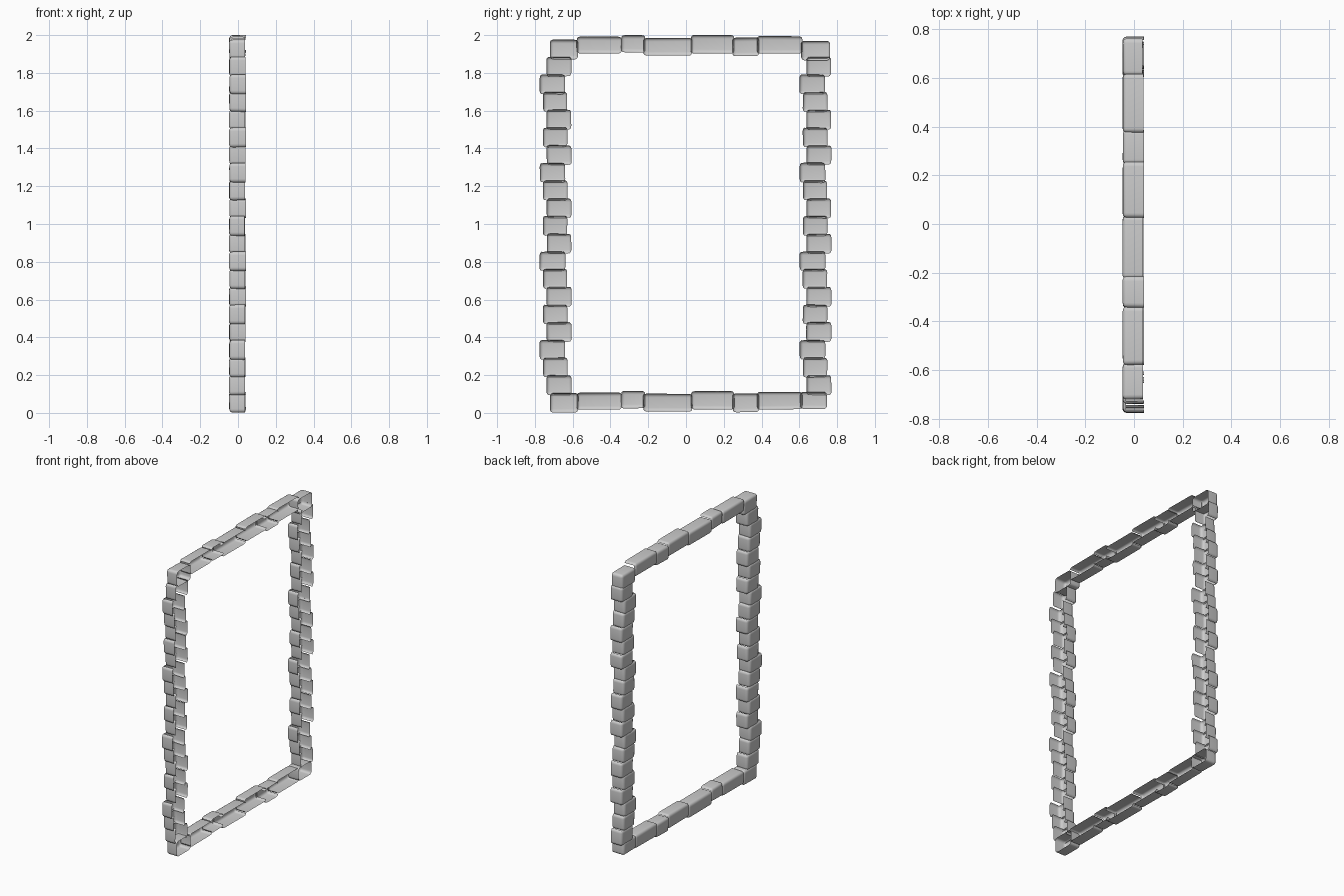
import bpy, bmesh, random
from mathutils import Vector

if "Cube" in bpy.data.objects:
    bpy.data.objects.remove(bpy.data.objects["Cube"])

random.seed(4)
WOBBLE = 0.002


def stone(name, y0, y1, z0, z1, open_axis=None):
    """One softly worn hollow block: closed at the back (-x), open on +x.
    Walls facing along open_axis are trimmed so neighbours form one channel."""
    x0, rim = -0.046, 0.038 + random.uniform(-0.004, 0.004)
    bm = bmesh.new()
    bmesh.ops.create_cube(bm, size=1)
    for v in bm.verts:
        v.co = Vector((x0 if v.co.x < 0 else rim + 0.05,
                       y0 if v.co.y < 0 else y1,
                       z0 if v.co.z < 0 else z1))
        v.co += Vector([random.uniform(-WOBBLE, WOBBLE) for _ in range(3)])
    bmesh.ops.bevel(bm, geom=bm.edges[:], offset=0.02, segments=4,
                    profile=0.55, affect='EDGES')
    # cut the open rim
    bmesh.ops.bisect_plane(bm, geom=bm.verts[:] + bm.edges[:] + bm.faces[:],
                           plane_co=(rim, 0, 0), plane_no=(1, 0, 0), clear_outer=True)
    # drop the hidden end walls between neighbours
    bm.normal_update()
    if open_axis is not None:
        ends = [f for f in bm.faces if abs(f.normal[open_axis]) > 0.97]
        bmesh.ops.delete(bm, geom=ends, context='FACES')
    me = bpy.data.meshes.new(name)
    bm.to_mesh(me)
    bm.free()
    for p in me.polygons:
        p.use_smooth = True
    ob = bpy.data.objects.new(name, me)
    bpy.context.collection.objects.link(ob)


# Side columns: stones step in and out, the pattern repeats every five
spans = {'a': (-0.738, -0.607), 'b': (-0.757, -0.628), 'c': (-0.775, -0.640)}
order = "abc" + "ababc" * 3 + "a"
z_start, z_end = 0.10, 1.88
step = (z_end - z_start) / len(order)
for side, shift in (("left", 0.0), ("right", 1.376)):
    for i, key in enumerate(order):
        y0, y1 = spans[key]
        z0 = z_start + i * step
        stone(f"{side}_column_stone_{i + 1}", y0 + shift, y1 + shift,
              z0 - 0.006, z0 + step + 0.006, open_axis=2)

# Top and bottom rails: each stone is (start, end, low, high)
rail = [(-0.58, -0.34, 0.018, 0.107), (-0.345, -0.215, 0.024, 0.116),
        (-0.227, 0.034, 0.008, 0.101), (0.024, 0.257, 0.019, 0.115),
        (0.245, 0.387, 0.004, 0.102), (0.375, 0.617, 0.019, 0.110)]
for label, dz in (("bottom", 0.0), ("top", 1.884)):
    for i, (y0, y1, z0, z1) in enumerate(rail):
        stone(f"{label}_rail_stone_{i + 1}", y0, y1, z0 + dz, z1 + dz, open_axis=1)

# Corner stones
stone("bottom_left_corner", -0.72, -0.57, 0.002, 0.105)
stone("bottom_right_corner", 0.605, 0.745, 0.022, 0.11)
stone("top_left_corner", -0.72, -0.572, 1.872, 1.975)
stone("top_right_corner", 0.61, 0.762, 1.865, 1.968)
